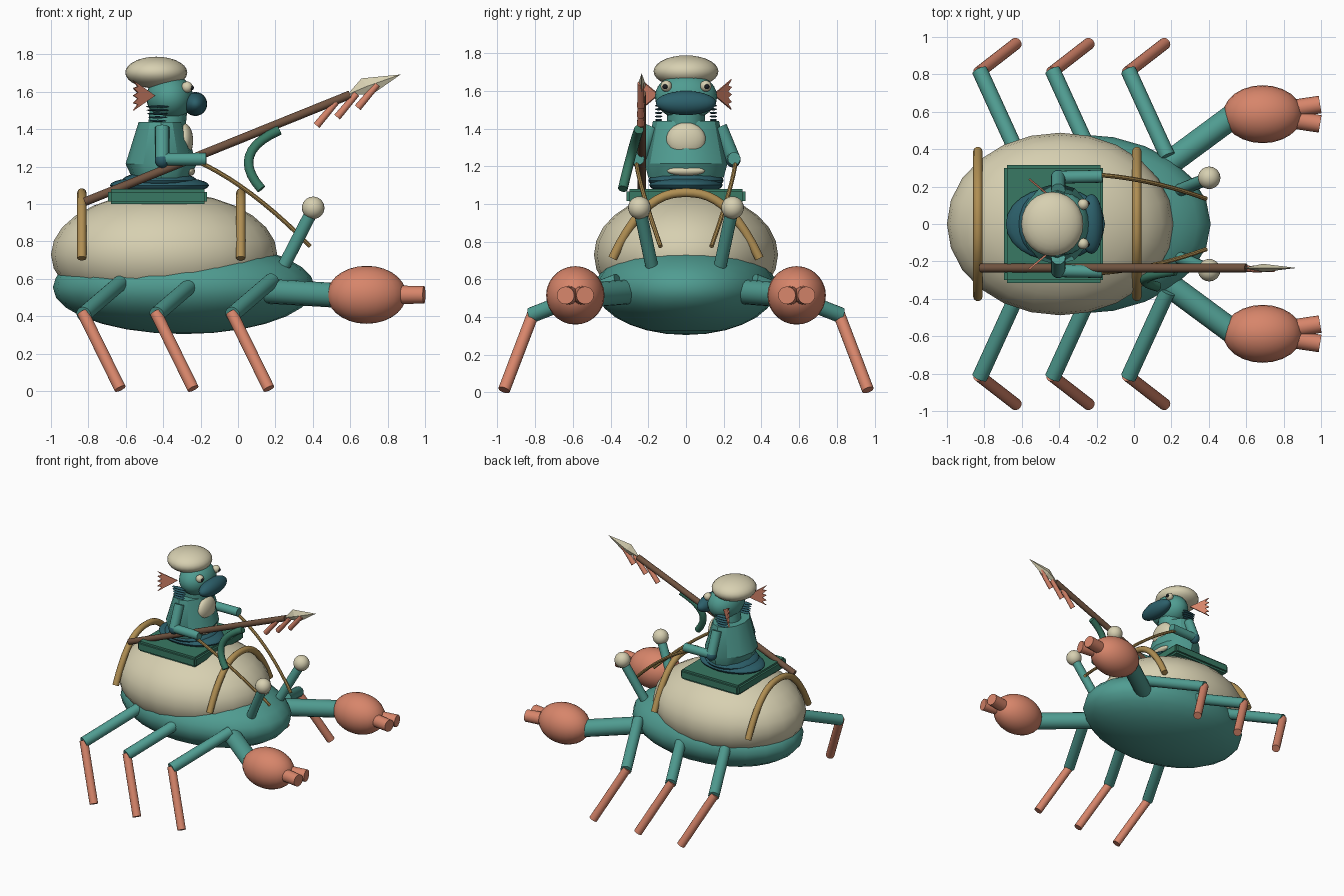
import bpy, bmesh, math
from mathutils import Vector, Matrix

if "Cube" in bpy.data.objects:
    bpy.data.objects.remove(bpy.data.objects["Cube"])


def mat(name, rgb):
    m = bpy.data.materials.new(name)
    m.diffuse_color = (*rgb, 1)
    m.use_nodes = True
    m.node_tree.nodes["Principled BSDF"].inputs["Base Color"].default_value = m.diffuse_color
    return m


TEAL = mat("teal_skin", (0.08, 0.335, 0.285))
CREAM = mat("cream", (0.68, 0.63, 0.44))
SALMON = mat("salmon", (0.68, 0.235, 0.145))
NAVY = mat("dark_blue", (0.025, 0.115, 0.145))
GREEN = mat("cloth_green", (0.04, 0.19, 0.125))
TAN = mat("leather_tan", (0.43, 0.27, 0.085))
BROWN = mat("wood_brown", (0.16, 0.085, 0.05))
BLACK = mat("pupil_black", (0.01, 0.012, 0.015))


def finish(name, bm, material, angle=40):
    bmesh.ops.recalc_face_normals(bm, faces=bm.faces)
    me = bpy.data.meshes.new(name)
    bm.to_mesh(me)
    bm.free()
    me.materials.append(material)
    ob = bpy.data.objects.new(name, me)
    bpy.context.collection.objects.link(ob)
    if angle:
        bpy.ops.object.select_all(action='DESELECT')
        ob.select_set(True)
        bpy.context.view_layer.objects.active = ob
        bpy.ops.object.shade_smooth_by_angle(angle=math.radians(angle))
    return ob


def ball(name, c, r, material, seg=24, rings=14):
    bm = bmesh.new()
    bmesh.ops.create_uvsphere(bm, u_segments=seg, v_segments=rings, radius=1)
    bmesh.ops.transform(bm, matrix=Matrix.Translation(c) @ Matrix.Diagonal((*r, 1)), verts=bm.verts)
    return finish(name, bm, material)


def rod(name, a, b, r, material, r2=None, seg=16):
    a, b = Vector(a), Vector(b)
    d = b - a
    bm = bmesh.new()
    bmesh.ops.create_cone(bm, cap_ends=True, segments=seg, radius1=r,
                          radius2=r if r2 is None else r2, depth=d.length)
    rot = d.to_track_quat('Z', 'Y').to_matrix().to_4x4()
    bmesh.ops.transform(bm, matrix=Matrix.Translation((a + b) / 2) @ rot, verts=bm.verts)
    return finish(name, bm, material)


def tube(name, pts, r, material, seg=10):
    pts = [Vector(p) for p in pts]
    bm = bmesh.new()
    rings = []
    for i, p in enumerate(pts):
        t = (pts[min(i + 1, len(pts) - 1)] - pts[max(i - 1, 0)]).normalized()
        u = t.cross(Vector((0.31, 0.95, 0.02))) if abs(t.y) < 0.8 else t.cross(Vector((1, 0, 0)))
        if name.startswith("strap"):
            u = Vector((1, 0, 0))
        u.normalize()
        v = t.cross(u)
        rings.append([bm.verts.new(p + r * (u * math.cos(k * math.tau / seg) + v * math.sin(k * math.tau / seg)))
                      for k in range(seg)])
    for A, B in zip(rings, rings[1:]):
        for k in range(seg):
            bm.faces.new((A[k], A[(k + 1) % seg], B[(k + 1) % seg], B[k]))
    bm.faces.new(rings[0])
    bm.faces.new(rings[-1])
    return finish(name, bm, material)


def bezier(a, b, c, n=10):
    a, b, c = Vector(a), Vector(b), Vector(c)
    return [a * (1 - t) ** 2 + b * 2 * t * (1 - t) + c * t * t for t in (i / n for i in range(n + 1))]


# Crab mount: body and shell
ball("crab_body", (-0.29, 0, 0.555), (0.70, 0.48, 0.25), TEAL)
ball("crab_shell", (-0.395, 0, 0.73), (0.605, 0.488, 0.335), CREAM)

# Harness straps arching over the shell
for label, x in (("back", -0.835), ("front", 0.015)):
    pts = [(x, 0.39 * t, 0.71 + 0.35 * (1 - abs(t) ** 2.4)) for t in (i / 10 for i in range(-10, 11))]
    tube("strap_" + label, pts, 0.025, TAN)

# Saddle
bm = bmesh.new()
bmesh.ops.create_cube(bm, size=1)
bmesh.ops.transform(bm, matrix=Matrix.Translation((-0.43, 0, 1.04)) @ Matrix.Diagonal((0.53, 0.63, 0.08, 1)),
                    verts=bm.verts)
bmesh.ops.bevel(bm, geom=bm.edges[:], offset=0.015, segments=2, affect='EDGES')
finish("saddle_pad", bm, GREEN, 30)

for s, side in ((-1, "right"), (1, "left")):
    # Walking legs
    for i, x in enumerate((-0.825, -0.435, -0.03)):
        n = f"{side}_{i + 1}"
        rod("leg_upper_" + n, (x + 0.21, s * 0.36, 0.59), (x, s * 0.82, 0.41), 0.042, TEAL)
        rod("leg_lower_" + n, (x - 0.005, s * 0.81, 0.42), (x + 0.195, s * 0.965, 0.013), 0.032, SALMON)
    # Claw arm and pincers
    rod("claw_arm_" + side, (0.14, s * 0.29, 0.535), (0.56, s * 0.60, 0.51), 0.066, TEAL)
    ball("claw_" + side, (0.688, s * 0.587, 0.515), (0.212, 0.155, 0.155), SALMON)
    for d in (-1, 1):
        rod(f"pincer_{side}_{'inner' if d < 0 else 'outer'}", (0.80, s * (0.587 + d * 0.02), 0.515),
            (0.995, s * (0.587 + d * 0.052), 0.515), 0.05, SALMON, 0.047)
    # Eye stalks
    rod("eye_stalk_" + side, (0.23, s * 0.175, 0.64), (0.40, s * 0.245, 0.97), 0.034, TEAL)
    ball("stalk_eye_" + side, (0.402, s * 0.247, 0.98), (0.06,) * 3, CREAM)
    # Reins
    tube("rein_" + side, bezier((-0.23, s * 0.265, 1.235), (0.07, s * 0.25, 1.10), (0.385, s * 0.135, 0.775)),
         0.012, TAN, 8)

# Rider: folded legs and torso
ball("rider_lower_legs", (-0.42, 0, 1.10), (0.265, 0.195, 0.05), NAVY)
ball("rider_hips", (-0.42, 0, 1.125), (0.20, 0.20, 0.05), NAVY)
bm = bmesh.new()
loops = []
for z, rx, ry in ((1.14, 0.155, 0.20), (1.215, 0.19, 0.22), (1.44, 0.12, 0.175)):
    loops.append([bm.verts.new((-0.411 + rx * math.cos(k * math.tau / 12), ry * math.sin(k * math.tau / 12), z))
                  for k in range(12)])
for A, B in zip(loops, loops[1:]):
    for k in range(12):
        bm.faces.new((A[k], A[(k + 1) % 12], B[(k + 1) % 12], B[k]))
bm.faces.new(loops[0])
bm.faces.new(loops[-1])
finish("rider_torso", bm, TEAL, 32)
ball("belly_patch", (-0.288, 0, 1.34), (0.048, 0.105, 0.092), CREAM)
ball("belly_patch_lower", (-0.26, 0, 1.175), (0.03, 0.10, 0.025), CREAM)

# Rider: head, mouth and cap
rod("rider_neck", (-0.38, 0, 1.42), (-0.37, 0, 1.52), 0.10, TEAL)
ball("rider_head", (-0.365, 0, 1.57), (0.125, 0.165, 0.125), TEAL)
ball("rider_mouth", (-0.228, 0, 1.535), (0.063, 0.16, 0.064), NAVY)
ball("rider_cap", (-0.437, 0, 1.703), (0.166, 0.172, 0.085), CREAM)

for s, side in ((-1, "right"), (1, "left")):
    # Eyes
    ball("rider_eye_" + side, (-0.272, s * 0.105, 1.625), (0.03,) * 3, CREAM, 16, 10)
    ball("rider_pupil_" + side, (-0.250, s * 0.110, 1.622), (0.014,) * 3, BLACK, 12, 8)
    # Ear fin: zigzag fan
    bm = bmesh.new()
    root = bm.verts.new((-0.445, s * 0.145, 1.58))
    rim = []
    for i in range(9):
        t = i / 8 * 2 - 1
        k = 1.0 if i % 2 == 0 else 0.80
        rim.append(bm.verts.new((-0.445 - 0.115 * k, s * (0.145 + 0.095 * k), 1.58 + 0.08 * t * k)))
    for p, q in zip(rim, rim[1:]):
        bm.faces.new((root, p, q))
    fin = finish("ear_fin_" + side, bm, SALMON, 0)
    mod = fin.modifiers.new("thickness", 'SOLIDIFY')
    mod.thickness, mod.offset = 0.01, 0
    # Gills: stacked thin plates
    for i in range(5):
        ball(f"gill_{side}_{i + 1}", (-0.43, s * 0.145, 1.445 + i * 0.019),
             (0.05 + 0.004 * i, 0.02, 0.006), NAVY, 14, 6)
    # Arms
    rod("upper_arm_" + side, (-0.405, s * 0.18, 1.41), (-0.405, s * 0.25, 1.24), 0.038, TEAL)
    ball("elbow_" + side, (-0.405, s * 0.25, 1.235), (0.04, 0.04, 0.042), NAVY, 16, 10)
    rod("forearm_" + side, (-0.405, s * 0.25, 1.24), (-0.17, s * 0.255, 1.24), 0.034, TEAL)

# Spear: shaft, kite-shaped blade, hanging feathers
Y = -0.235
rod("spear_shaft", (-0.82, Y, 1.012), (0.60, Y, 1.585), 0.023, BROWN)
bm = bmesh.new()
tail, top, tip, low = [bm.verts.new((x, Y, z)) for x, z in
                       ((0.585, 1.585), (0.66, 1.672), (0.87, 1.693), (0.715, 1.585))]
for d in (-0.022, 0.022):
    mid = bm.verts.new((0.69, Y + d, 1.63))
    for p, q in ((tail, top), (top, tip), (tip, low), (low, tail)):
        bm.faces.new((p, q, mid))
finish("spear_blade", bm, CREAM, 0)
for i, (x, z) in enumerate(((0.42, 1.42), (0.53, 1.465), (0.64, 1.515))):
    rod(f"spear_feather_{i + 1}", (x, Y - 0.005, z), (x + 0.105, Y - 0.005, z + 0.125), 0.02, SALMON, 0.017, 10)

# Curved cloth streamer under the spear
tube("spear_streamer", bezier((0.22, -0.25, 1.395), (-0.05, -0.29, 1.275), (0.125, -0.335, 1.08)),
     0.026, GREEN, 12)
